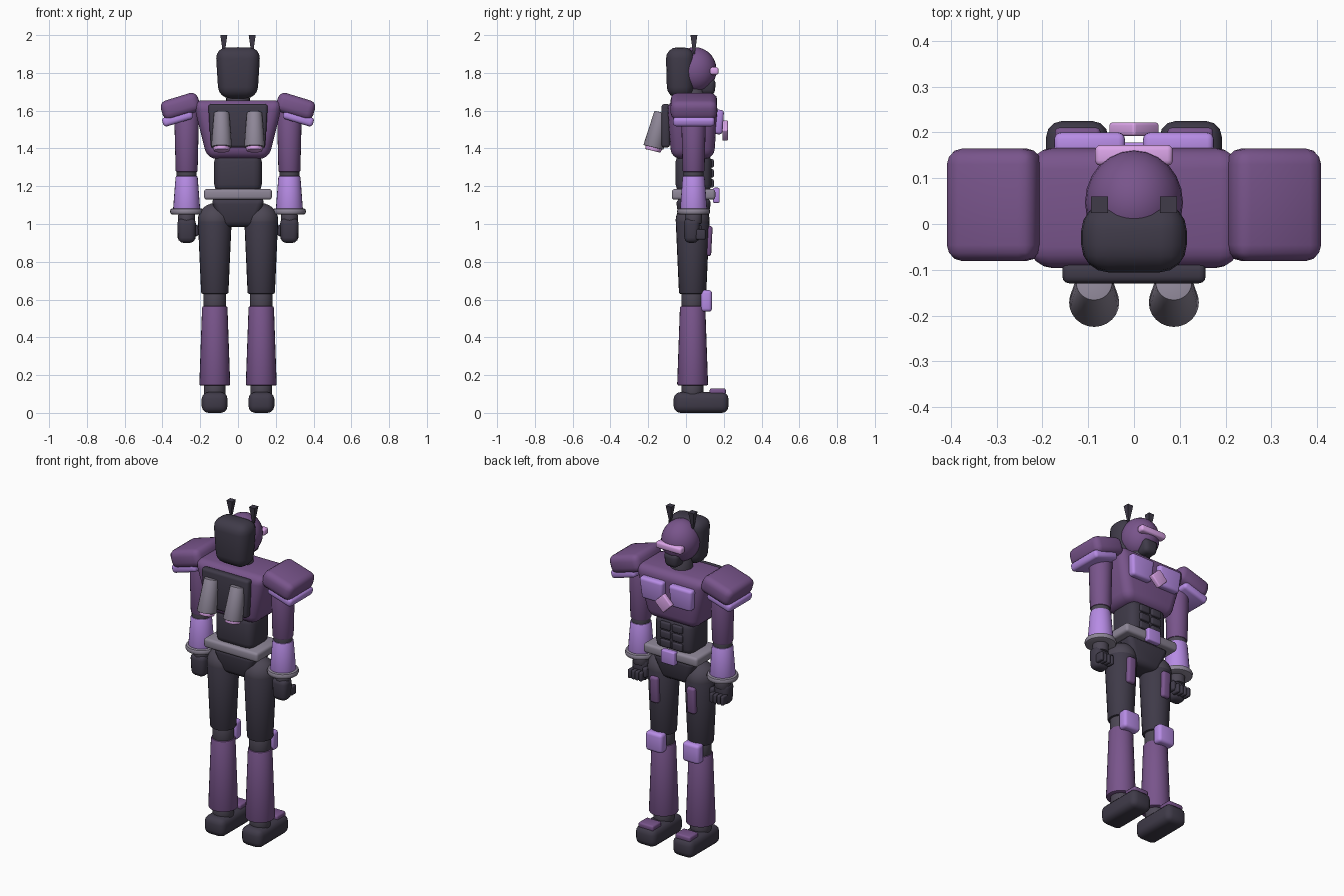
import bpy, bmesh, math
from mathutils import Matrix, Vector

if "Cube" in bpy.data.objects:
    bpy.data.objects.remove(bpy.data.objects["Cube"])


def material(name, rgb):
    m = bpy.data.materials.new(name)
    m.diffuse_color = (*rgb, 1)
    m.use_nodes = True
    m.node_tree.nodes["Principled BSDF"].inputs["Base Color"].default_value = m.diffuse_color
    return m


DARK = material("charcoal", (0.05, 0.043, 0.066))
JOINT = material("joint", (0.072, 0.062, 0.088))
PURPLE = material("purple", (0.19, 0.09, 0.26))
LILAC = material("lilac", (0.47, 0.26, 0.78))
PINK = material("pink", (0.72, 0.38, 0.82))
METAL = material("metal", (0.27, 0.24, 0.31))


def finish(name, bm, loc, rot, mat):
    bmesh.ops.recalc_face_normals(bm, faces=bm.faces)
    me = bpy.data.meshes.new(name)
    bm.to_mesh(me)
    bm.free()
    me.polygons.foreach_set("use_smooth", [True] * len(me.polygons))
    me.set_sharp_from_angle(angle=math.radians(35))
    me.materials.append(mat)
    ob = bpy.data.objects.new(name, me)
    ob.location, ob.rotation_euler = loc, rot
    bpy.context.collection.objects.link(ob)
    return ob


def box(name, loc, size, bevel, mat, rot=(0, 0, 0), taper=(1, 1), seg=3):
    """Rounded box; taper scales the bottom face in x and y."""
    bm = bmesh.new()
    bmesh.ops.create_cube(bm, size=1)
    for v in bm.verts:
        if v.co.z < 0:
            v.co.x *= taper[0]
            v.co.y *= taper[1]
        v.co = Vector(a * b for a, b in zip(v.co, size))
    if bevel:
        bmesh.ops.bevel(bm, geom=bm.edges[:], offset=bevel, segments=seg,
                        profile=0.5, affect='EDGES', clamp_overlap=True)
    return finish(name, bm, loc, rot, mat)


def tube(name, x, y, z0, z1, r0, r1, mat, bevel=0.008, rot=(0, 0, 0), sides=24):
    """Tapered round limb from height z0 (radius r0) to z1 (radius r1)."""
    bm = bmesh.new()
    bmesh.ops.create_cone(bm, cap_ends=True, segments=sides, radius1=r0,
                          radius2=r1, depth=z1 - z0)
    if bevel:
        rims = [e for e in bm.edges if abs(e.verts[0].co.z - e.verts[1].co.z) < 1e-5]
        bmesh.ops.bevel(bm, geom=rims, offset=bevel, segments=2,
                        profile=0.5, affect='EDGES', clamp_overlap=True)
    return finish(name, bm, (x, y, (z0 + z1) / 2), rot, mat)


def ball(name, loc, radii, mat, u=24, v=14):
    bm = bmesh.new()
    bmesh.ops.create_uvsphere(bm, u_segments=u, v_segments=v, radius=1)
    bmesh.ops.transform(bm, matrix=Matrix.Diagonal((*radii, 1)), verts=bm.verts)
    return finish(name, bm, loc, (0, 0, 0), mat)


# Torso
box("pelvis", (0, 0.04, 1.06), (0.29, 0.19, 0.15), 0.03, DARK, taper=(0.6, 0.75))
box("belt", (0, 0.04, 1.157), (0.36, 0.23, 0.056), 0.015, METAL)
box("belt_buckle", (0, 0.16, 1.152), (0.09, 0.036, 0.08), 0.008, LILAC)
box("abdomen", (0, 0.04, 1.27), (0.252, 0.19, 0.21), 0.045, DARK)
for z in (1.215, 1.268, 1.321):
    for s in (-1, 1):
        box("abdominal_plate", (s * 0.04, 0.135, z), (0.068, 0.025, 0.044), 0.008, DARK)
box("chest", (0, 0.035, 1.5), (0.48, 0.27, 0.31), 0.05, PURPLE, taper=(0.68, 0.84), seg=4)
box("chest_gem", (0, 0.207, 1.495), (0.08, 0.03, 0.08), 0.007, PINK,
    rot=(0, math.radians(45), 0))

# Backpack
box("backpack", (0, -0.107, 1.52), (0.315, 0.045, 0.23), 0.015, DARK, taper=(0.92, 1))

# Head
tube("neck", 0, 0.04, 1.6, 1.72, 0.065, 0.06, JOINT)
box("helmet", (0, -0.03, 1.8), (0.238, 0.155, 0.27), 0.06, DARK, taper=(0.86, 0.9), seg=4)
ball("face_shell", (0, 0.047, 1.815), (0.107, 0.115, 0.121), PURPLE)
box("mouth_guard", (0, 0.11, 1.727), (0.1, 0.095, 0.085), 0.025, DARK, taper=(0.8, 0.9))
box("visor", (0, 0.15, 1.81), (0.17, 0.045, 0.04), 0.012, PINK)

tilt = math.radians(17)
for s in (-1, 1):
    # Chest plates, thrusters and antennae
    box("chest_plate", (s * 0.097, 0.172, 1.54), (0.158, 0.05, 0.13), 0.016, LILAC,
        rot=(math.radians(-4), 0, 0), taper=(0.85, 1))
    lean = (math.radians(-13.5), 0, 0)
    tube("thruster", s * 0.087, -0.15, 1.403, 1.593, 0.055, 0.04, METAL, 0.003, lean)
    tube("thruster_nozzle", s * 0.087, -0.173, 1.387, 1.407, 0.042, 0.045, PINK, 0.003, lean)
    tube("antenna", s * 0.075, 0.042, 1.9, 2.0, 0.006, 0.026, DARK, 0,
         (0, 0, math.radians(45)), 4)

    # Shoulder
    box("shoulder_armor", (s * 0.305, 0.042, 1.623), (0.205, 0.246, 0.105), 0.035, PURPLE,
        rot=(0, s * tilt, 0))
    box("shoulder_trim", (s * 0.32, 0.042, 1.56), (0.165, 0.22, 0.05), 0.018, LILAC,
        rot=(0, s * tilt, 0))

    # Arm
    ax, ay = s * 0.272, 0.04
    tube("upper_arm", ax, ay, 1.275, 1.6, 0.058, 0.066, PURPLE)
    tube("elbow", ax, ay, 1.23, 1.3, 0.053, 0.053, JOINT)
    tube("forearm", ax, ay, 1.06, 1.255, 0.073, 0.058, LILAC)
    tube("wrist_cuff", ax, ay, 1.05, 1.083, 0.087, 0.087, METAL, 0.012)
    tube("wrist", ax, ay, 1.0, 1.055, 0.045, 0.045, JOINT)
    box("hand", (ax, 0.03, 0.965), (0.1, 0.085, 0.13), 0.028, DARK, taper=(0.9, 0.9))
    for i in range(4):
        box("finger", (ax + (i - 1.5) * 0.024, 0.078, 0.945), (0.022, 0.05, 0.055), 0.008, DARK)
    box("thumb", (ax - s * 0.048, 0.06, 0.965), (0.03, 0.045, 0.06), 0.012, DARK)

    # Leg
    lx, ly = s * 0.123, 0.035
    ball("hip_joint", (lx, ly, 1.02), (0.09, 0.09, 0.09), JOINT)
    tube("thigh", lx, ly, 0.63, 1.03, 0.072, 0.09, DARK)
    box("thigh_plate", (lx, 0.116, 0.91), (0.055, 0.042, 0.16), 0.014, PURPLE,
        rot=(math.radians(-3), 0, 0))
    tube("knee", lx, ly, 0.55, 0.645, 0.06, 0.06, JOINT)
    box("knee_pad", (lx, 0.108, 0.593), (0.11, 0.06, 0.115), 0.018, LILAC)
    tube("shin", lx, ly, 0.145, 0.565, 0.082, 0.067, PURPLE)
    tube("ankle", lx, ly, 0.09, 0.16, 0.058, 0.058, JOINT)
    box("foot", (lx + s * 0.001, 0.08, 0.055), (0.136, 0.29, 0.11), 0.035, DARK)
    box("toe_plate", (lx, 0.168, 0.113), (0.1, 0.085, 0.034), 0.01, PURPLE)
